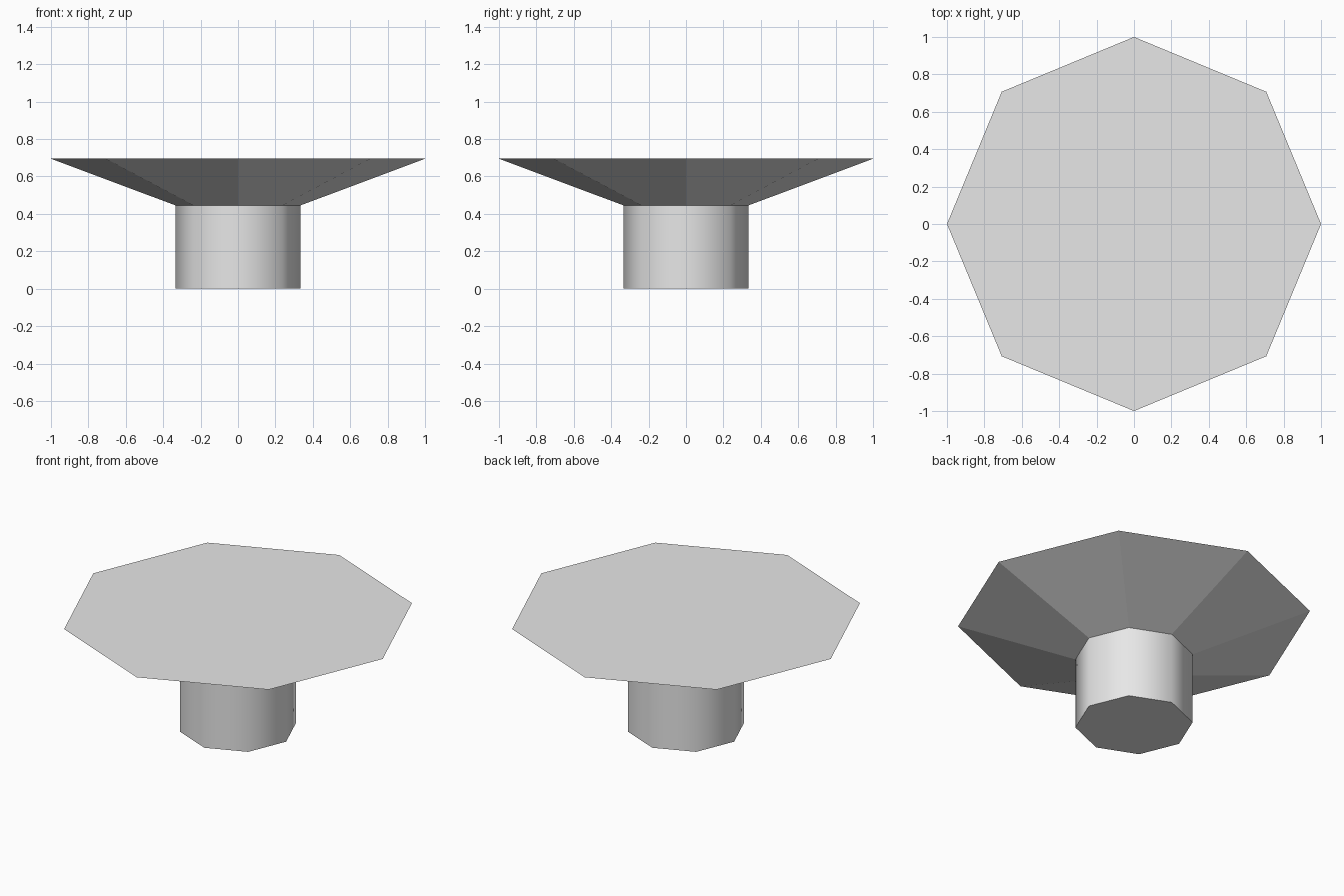
import bpy
import bmesh
import math

SIDES = 8
JOINT_Z = 0.445   # where the stem meets the flared top
TOP_Z = 0.695
STEM_R = 0.333
RIM_R = 1.0

default = bpy.data.objects.get("Cube")
if default:
    bpy.data.objects.remove(default, do_unlink=True)

# Single light grey material
grey = bpy.data.materials.new("light_grey")
grey.use_nodes = True
colour = (0.8, 0.8, 0.8, 1.0)
grey.diffuse_color = colour
grey.node_tree.nodes["Principled BSDF"].inputs["Base Color"].default_value = colour


def frustum(name, r_bottom, r_top, z_bottom, z_top):
    """Octagonal frustum with a corner on each axis, left open at the joint."""
    bpy.ops.mesh.primitive_cone_add(
        vertices=SIDES, radius1=r_bottom, radius2=r_top,
        depth=z_top - z_bottom, location=(0, 0, (z_bottom + z_top) / 2))
    obj = bpy.context.object
    obj.name = obj.data.name = name
    obj.data.materials.append(grey)
    bm = bmesh.new()
    bm.from_mesh(obj.data)
    hidden = [f for f in bm.faces
              if abs(f.calc_center_median().z + obj.location.z - JOINT_Z) < 0.001]
    bmesh.ops.delete(bm, geom=hidden, context='FACES')
    bm.to_mesh(obj.data)
    bm.free()
    return obj


# Flared top: flat facets
frustum("flared_top", STEM_R, RIM_R, JOINT_Z, TOP_Z)

# Stem: smooth sides with a sharp bottom edge
frustum("stem", STEM_R, STEM_R, 0.0, JOINT_Z)
bpy.ops.object.shade_smooth_by_angle(angle=math.radians(60))
